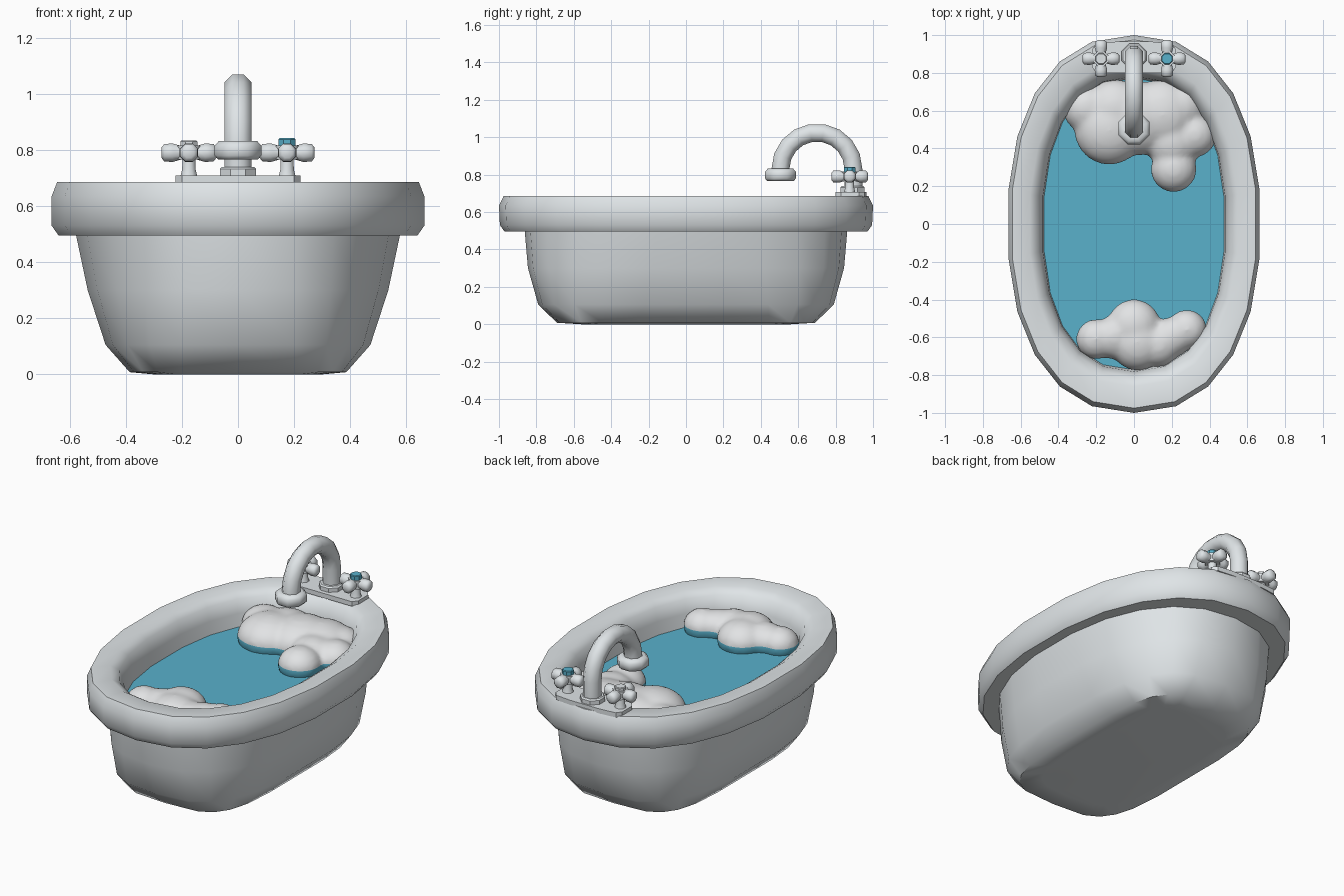
import bpy, bmesh, math
from mathutils import Matrix, Vector

if "Cube" in bpy.data.objects:
    bpy.data.objects.remove(bpy.data.objects["Cube"])


def material(name, col):
    m = bpy.data.materials.new(name)
    m.diffuse_color = (*col, 1)
    m.use_nodes = True
    m.node_tree.nodes["Principled BSDF"].inputs["Base Color"].default_value = m.diffuse_color
    return m


PORCELAIN = material("porcelain", (0.74, 0.78, 0.80))
FOAM = material("foam_white", (0.76, 0.77, 0.78))
BLUE = material("water_blue", (0.10, 0.44, 0.60))


def finish(bm, name, mats, angle=40):
    bmesh.ops.recalc_face_normals(bm, faces=bm.faces)
    me = bpy.data.meshes.new(name)
    bm.to_mesh(me)
    bm.free()
    ob = bpy.data.objects.new(name, me)
    bpy.context.collection.objects.link(ob)
    for m in mats:
        me.materials.append(m)
    bpy.ops.object.select_all(action='DESELECT')
    ob.select_set(True)
    bpy.context.view_layer.objects.active = ob
    bpy.ops.object.shade_smooth_by_angle(angle=math.radians(angle))
    return ob


def loft(bm, rings, caps=True, closed=False):
    vs = [[bm.verts.new(p) for p in r] for r in rings]
    n = len(vs[0])
    pairs = list(zip(vs, vs[1:])) + ([(vs[-1], vs[0])] if closed else [])
    for a, b in pairs:
        for i in range(n):
            j = (i + 1) % n
            bm.faces.new((a[i], a[j], b[j], b[i]))
    if caps and not closed:
        bm.faces.new(vs[0][::-1])
        bm.faces.new(vs[-1])


def oval(a, b, z, n, count=22):
    # squared oval with a vertex at each end of the tub
    def f(v):
        return math.copysign(abs(v) ** (2 / n), v)
    ts = [2 * math.pi * k / count for k in range(count)]
    return [Vector((a * f(math.sin(t)), b * f(math.cos(t)), z)) for t in ts]


def circle(c, r, u, v, n=8):
    ts = [2 * math.pi * (k + 0.5) / n for k in range(n)]
    r = r / math.cos(math.pi / n)
    return [Vector(c) + r * (math.cos(t) * Vector(u) + math.sin(t) * Vector(v)) for t in ts]


def turned(bm, x, y, prof, n=8, closed=False):
    loft(bm, [circle((x, y, z), r, (1, 0, 0), (0, 1, 0), n) for r, z in prof], closed=closed)


# tub: outside, rolled rim and inside in one loft
bm = bmesh.new()
loft(bm, [oval(*r) for r in (
    (.30, .56, 0, 4), (.388, .69, .008, 4), (.475, .79, .105, 3), (.54, .845, .30, 2.5),
    (.582, .862, .495, 2.3), (.645, .97, .495, 2.3), (.67, .995, .53, 2.3),
    (.67, 1.0, .635, 2.3), (.65, .975, .686, 2.3), (.555, .86, .686, 2.3),
    (.51, .81, .655, 2.3), (.487, .782, .58, 2.3), (.475, .765, .45, 2.4), (.36, .62, .08, 3))])
finish(bm, "tub", [PORCELAIN], 50)

# water surface
bm = bmesh.new()
bm.faces.new([bm.verts.new(p) for p in oval(.485, .78, .50, 2.35)])
finish(bm, "water", [BLUE])


# foam: blobs fused together, with a blue band at the waterline
def foam(name, blobs):
    bm = bmesh.new()
    for x, y, r in blobs:
        mat = Matrix.Translation((x, y, .53)) @ Matrix.Diagonal((r + .008, r + .008, .055 + r * .4, 1))
        bmesh.ops.create_uvsphere(bm, u_segments=20, v_segments=12, radius=1, matrix=mat)
    ob = finish(bm, name, [FOAM, BLUE])
    rm = ob.modifiers.new("fuse", 'REMESH')
    rm.mode = 'VOXEL'
    rm.voxel_size = .016
    sm = ob.modifiers.new("soften", 'SMOOTH')
    sm.iterations = 8
    for m in ("fuse", "soften"):
        bpy.ops.object.modifier_apply(modifier=m)
    bm = bmesh.new()
    bm.from_mesh(ob.data)
    for z, clear in ((.49, True), (.54, False)):
        bmesh.ops.bisect_plane(bm, geom=bm.verts[:] + bm.edges[:] + bm.faces[:], dist=1e-5,
                               plane_co=(0, 0, z), plane_no=(0, 0, 1), clear_inner=clear)
    for f in bm.faces:
        f.material_index = 1 if f.calc_center_median().z < .54 else 0
        f.smooth = True
    bm.to_mesh(ob.data)
    bm.free()


foam("foam_back", [(-.25, .61, .12), (-.13, .50, .18), (-.1, .6, .16), (.03, .56, .19),
                   (.15, .58, .18), (.25, .62, .12), (.32, .47, .11), (.21, .29, .115), (.2, .43, .13)])
foam("foam_front", [(0, -.54, .135), (.02, -.63, .14), (-.2, -.61, .1), (-.1, -.6, .11),
                    (.13, -.64, .11), (.28, -.56, .1), (.2, -.6, .1)])

# faucet mounting plate with cut corners
bm = bmesh.new()
outline = [(.2, .80), (.222, .83), (.222, .925), (.2, .955), (.1, .965)]
outline += [(-x, y) for x, y in outline[::-1]]
loft(bm, [[Vector((x, y, z)) for x, y in outline] for z in (.68, .708)])
finish(bm, "faucet_plate", [PORCELAIN], 30)

# spout: upright, arch, collar and outlet ring
bm = bmesh.new()
path = [((0, .895, .70), 0)]
path += [((0, .70 + .195 * math.cos(t), .83 + .195 * math.sin(t)), t)
         for t in (math.pi * k / 9 for k in range(10))]
path += [((0, .505, .79), math.pi)]
loft(bm, [circle(p, .048, (1, 0, 0), (0, math.cos(t), math.sin(t))) for p, t in path])
finish(bm, "spout", [PORCELAIN], 50)
bm = bmesh.new()
turned(bm, 0, .89, [(.065, .70), (.065, .732), (.058, .74)])
finish(bm, "spout_collar", [PORCELAIN], 40)
bm = bmesh.new()
turned(bm, 0, .505, [(.05, .765), (.07, .765), (.083, .78), (.083, .815), (.068, .832), (.045, .832),
                     (.045, .79)], closed=True)
finish(bm, "spout_outlet", [PORCELAIN], 50)

# two cross handles with caps
for side, x, cap, top in (("left", -.175, PORCELAIN, .834), ("right", .175, BLUE, .842)):
    y = .875
    bm = bmesh.new()
    turned(bm, x, y, [(.032, .70), (.024, .73), (.022, .79)])
    arm = [(-.098, .018), (-.088, .031), (-.058, .033), (-.03, .025),
           (.03, .025), (.058, .033), (.088, .031), (.098, .018)]
    for u, v in (((1, 0, 0), (0, 1, 0)), ((0, 1, 0), (1, 0, 0))):
        loft(bm, [circle(Vector((x, y, .79)) + d * Vector(u), r, v, (0, 0, 1)) for d, r in arm])
    turned(bm, x, y, [(.04, .765), (.04, .815)])
    finish(bm, side + "_handle", [PORCELAIN], 50)
    bm = bmesh.new()
    turned(bm, x, y, [(.03, .80), (.03, top - .004), (.026, top)])
    finish(bm, side + "_handle_cap", [cap], 30)
